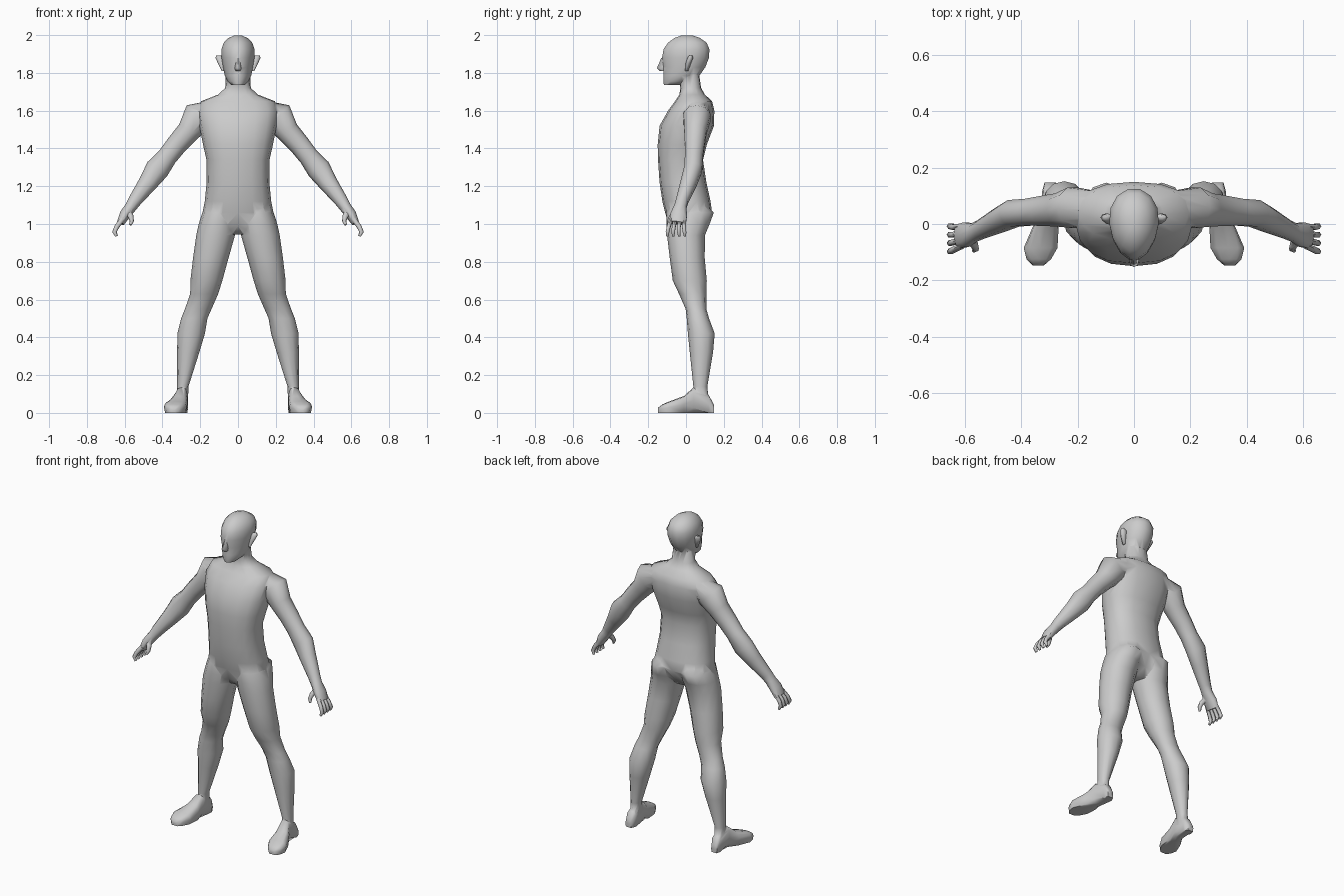
import bpy, bmesh, math
from mathutils import Vector

X, Y, Z = Vector((1, 0, 0)), Vector((0, 1, 0)), Vector((0, 0, 1))


def ring(c, a, b, n=2.0, sides=12, taper=0.0):
    """Superellipse section around c with half axes a and b."""
    pts = []
    for i in range(sides):
        t = 2 * math.pi * i / sides
        u, v = math.cos(t), math.sin(t)
        u = math.copysign(abs(u) ** (2 / n), u) if abs(u) > 1e-6 else 0
        v = math.copysign(abs(v) ** (2 / n), v) if abs(v) > 1e-6 else 0
        pts.append(Vector(c) + a * u * (1 + taper * v) + b * v)
    return pts


def loft(name, rings, side=1):
    bm = bmesh.new()
    loops = [[bm.verts.new((p.x * side, p.y, p.z)) for p in r] for r in rings]
    n = len(loops[0])
    for lo, hi in zip(loops, loops[1:]):
        for i in range(n):
            j = (i + 1) % n
            bm.faces.new((lo[i], lo[j], hi[j], hi[i]))
    for end in (loops[0], loops[-1]):
        c = sum((v.co for v in end), Vector()) / n
        cap = bm.verts.new(c)
        for i in range(n):
            bm.faces.new((end[i], end[(i + 1) % n], cap))
    bmesh.ops.recalc_face_normals(bm, faces=bm.faces)
    me = bpy.data.meshes.new(name)
    bm.to_mesh(me)
    bm.free()
    ob = bpy.data.objects.new(name, me)
    bpy.context.collection.objects.link(ob)
    return ob


def stack(name, rows, n=2.0, side=1, sides=12, taper=0.0):
    """Horizontal sections: z, x0, x1, y0, y1."""
    return loft(name, [ring(((x0 + x1) / 2, (y0 + y1) / 2, z), X * (x1 - x0) / 2,
                            Y * (y1 - y0) / 2, n, sides, taper)
                       for z, x0, x1, y0, y1 in rows], side)


def tube(name, rows, side=1, sides=10):
    """Sections across a path: x, y, z, half depth, half thickness."""
    cs = [Vector(r[:3]) for r in rows]
    out = []
    for i, r in enumerate(rows):
        t = (cs[min(i + 1, len(cs) - 1)] - cs[max(i - 1, 0)]).normalized()
        d = (Y - t * t.y).normalized()
        out.append(ring(cs[i], d.cross(t) * r[4], d * r[3], 2.1, sides))
    return loft(name, out, side)


def sym(rows):
    return [(z, -w, w, y0, y1) for z, w, y0, y1 in rows]


# torso with neck
body = stack("body", sym([
    (0.945, .06, -.05, .06), (0.99, .17, -.09, .10), (1.06, .188, -.11, .138),
    (1.12, .176, -.125, .13), (1.22, .166, -.14, .108), (1.34, .167, -.148, .09),
    (1.42, .185, -.15, .11), (1.52, .205, -.14, .148), (1.60, .215, -.095, .15),
    (1.65, .195, -.058, .138), (1.685, .105, -.035, .10), (1.72, .068, -.03, .08),
    (1.79, .064, -.04, .07), (1.82, .05, -.03, .05)]), 2.35, sides=16)
parts = []

# head, egg shaped with a narrow face
parts.append(stack("head", sym([
    (1.735, .034, -.118, -.03), (1.755, .055, -.122, .02), (1.785, .07, -.122, .073),
    (1.83, .079, -.122, .105), (1.88, .087, -.13, .125), (1.925, .088, -.122, .127),
    (1.96, .075, -.098, .112), (1.985, .05, -.062, .075), (1.998, .02, -.025, .035)]),
    2.0, sides=14, taper=0.12))
# nose
parts.append(stack("nose", sym([
    (1.88, .007, -.131, -.10), (1.825, .018, -.154, -.10), (1.81, .013, -.138, -.10)]), 2, sides=8))

for s, label in ((1, "left"), (-1, "right")):
    # ear
    parts.append(stack(label + "_ear", [
        (1.81, .068, .086, -.005, .012), (1.85, .07, .106, -.002, .026),
        (1.88, .075, .119, .008, .038), (1.893, .09, .115, .016, .034)], 2, s, 8))
    # leg from hip to ankle
    parts.append(stack(label + "_leg", [
        (1.12, .03, .15, -.09, .09), (1.06, .008, .189, -.105, .147), (1.0, .006, .208, -.103, .125),
        (.94, .016, .221, -.10, .10), (.82, .05, .238, -.086, .099), (.70, .083, .252, -.07, .11),
        (.63, .105, .253, -.037, .108), (.55, .14, .281, -.002, .108), (.50, .162, .301, .004, .122),
        (.42, .175, .321, .01, .152), (.32, .205, .322, .02, .143), (.14, .262, .322, .039, .113),
        (.06, .265, .322, .04, .12)], 2.1, s))
    # foot, sections run heel to toe
    foot = [(.147, .278, .318, .045), (.12, .264, .326, .095), (.04, .266, .332, .135),
            (-.01, .268, .36, .09), (-.085, .272, .392, .062), (-.125, .295, .382, .045),
            (-.147, .32, .36, .028)]
    rs = [ring(((a + b) / 2, y, h / 2), X * (b - a) / 2, Z * h / 2, 2.8)
          for y, a, b, h in foot]
    for r in rs:
        for p in r:
            if p.z < .02:
                p.z = 0
    parts.append(loft(label + "_foot", rs, s))
    # arm and palm
    parts.append(tube(label + "_arm", [
        (.14, .06, 1.60, .06, .055), (.215, .058, 1.565, .075, .085), (.262, .05, 1.49, .062, .062),
        (.325, .046, 1.42, .055, .056), (.374, .042, 1.357, .05, .053), (.428, .038, 1.29, .05, .064),
        (.475, .015, 1.22, .045, .051), (.545, -.02, 1.125, .034, .036), (.568, -.03, 1.09, .034, .031),
        (.598, -.038, 1.05, .046, .029), (.622, -.044, 1.005, .045, .02)], s))
    # fingers and thumb
    for i in range(4):
        y = -.078 + i * .023
        parts.append(tube(f"{label}_finger_{i + 1}", [
            (.612, y, 1.025, .011, .013), (.642, y - .014 + i * .004, .985, .011, .013),
            (.654, y - .02 + i * .007, .958, .011, .012), (.643, y - .02 + i * .008, .936, .007, .008)],
            s, 6))
    parts.append(tube(label + "_thumb", [
        (.588, -.05, 1.065, .015, .02), (.567, -.075, 1.04, .014, .015),
        (.562, -.088, 1.015, .012, .011), (.57, -.095, .995, .007, .007)], s, 8))

# merge every part into one skin
bpy.context.view_layer.objects.active = body
body.select_set(True)
for p in parts:
    m = body.modifiers.new("join", 'BOOLEAN')
    m.operation, m.solver, m.object = 'UNION', 'EXACT', p
    bpy.ops.object.modifier_apply(modifier=m.name)
    bpy.data.objects.remove(p)
bpy.ops.object.shade_smooth_by_angle(angle=math.radians(65))
